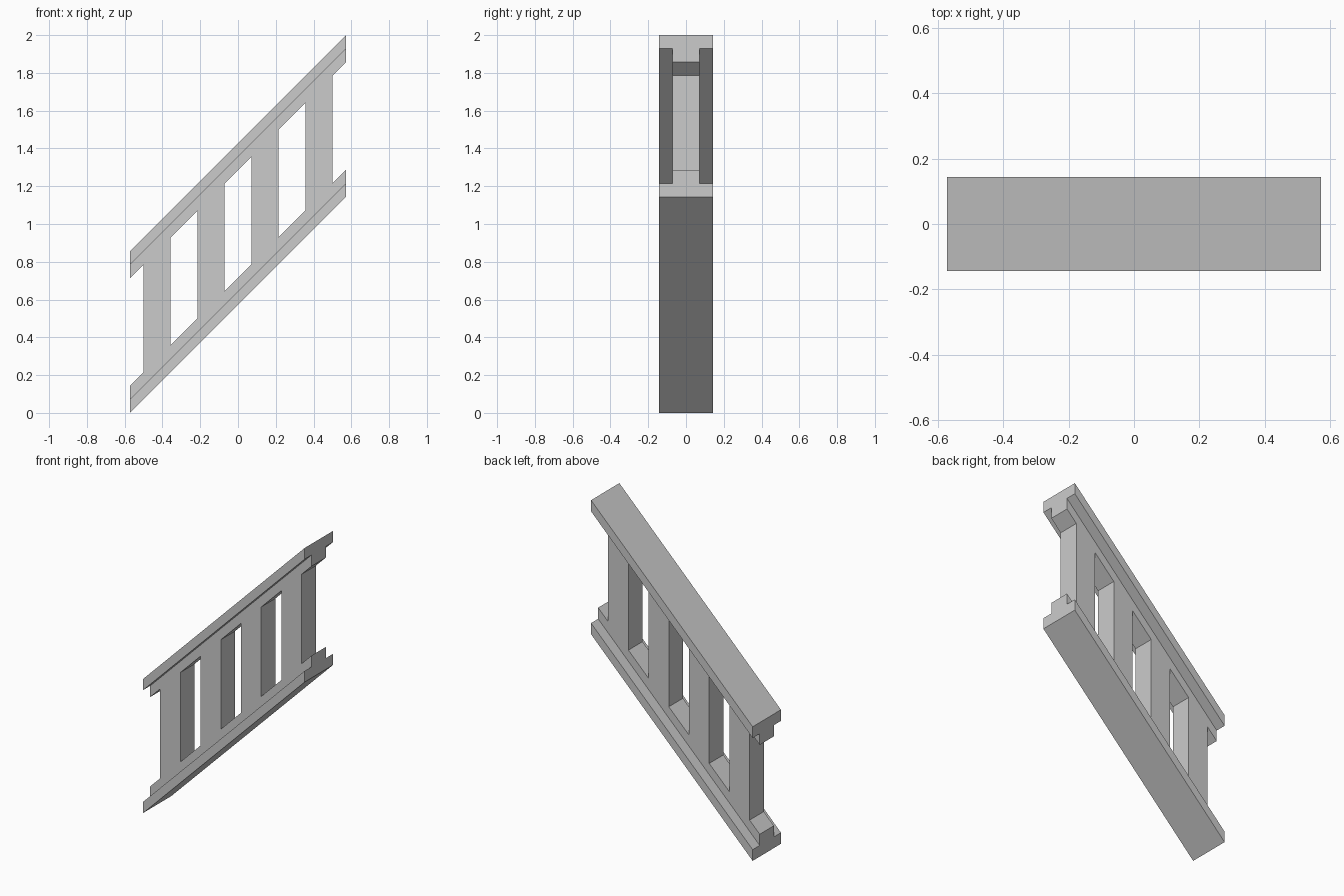
import bpy, bmesh

if "Cube" in bpy.data.objects:
    bpy.data.objects.remove(bpy.data.objects["Cube"])

U = 1 / 7  # base module: railing is 8 x 2 x 14 modules, rising at 45 degrees


def sheared_prism(name, profile, x0, x1):
    """Sweep a (y, z) profile from x0 to x1, rising one unit per unit of x."""
    bm = bmesh.new()
    start, end = [[bm.verts.new((x * U, y * U, (z + x + 4) * U)) for y, z in profile]
                  for x in (x0, x1)]
    bm.faces.new(start)
    bm.faces.new(end)
    n = len(profile)
    for i in range(n):
        j = (i + 1) % n
        bm.faces.new((start[i], start[j], end[j], end[i]))
    bmesh.ops.recalc_face_normals(bm, faces=bm.faces)
    mesh = bpy.data.meshes.new(name)
    bm.to_mesh(mesh)
    bm.free()
    obj = bpy.data.objects.new(name, mesh)
    bpy.context.collection.objects.link(obj)
    return obj


# Stepped rail section: wide flange with a narrow rib on its inner side
rail = [(-1, 0), (1, 0), (1, .5), (.5, .5), (.5, 1), (-.5, 1), (-.5, .5), (-1, .5)]
sheared_prism("bottom_rail", rail, -4, 4)
sheared_prism("handrail", [(y, 6 - z) for y, z in rail], -4, 4)

# Four upright balusters with sloped ends
post = [(-.5, 1), (.5, 1), (.5, 5), (-.5, 5)]
for i in range(4):
    x = -3.5 + 2 * i
    sheared_prism(f"baluster_{i + 1}", post, x, x + 1)
